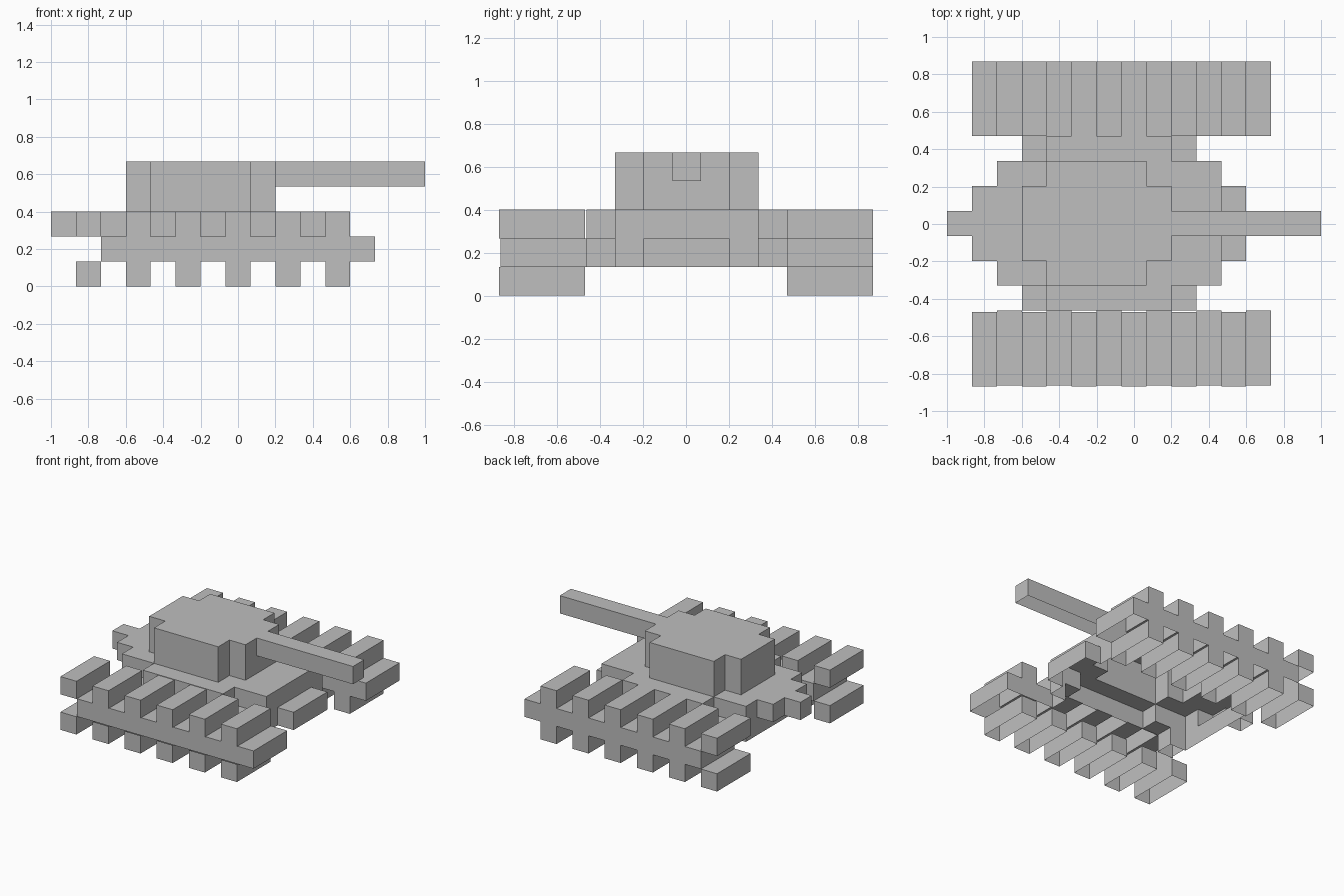
import bpy
import bmesh
from mathutils import Vector

if "Cube" in bpy.data.objects:
    bpy.data.objects.remove(bpy.data.objects["Cube"])

S = 2 / 15          # size of one cube cell
SLIP = 0.0065       # near-side track pads sit slightly outboard

grey = bpy.data.materials.new("plain grey")
grey.diffuse_color = (0.52, 0.52, 0.52, 1)
grey.use_nodes = True
grey.node_tree.nodes["Principled BSDF"].inputs["Base Color"].default_value = grey.diffuse_color


def cells(x0, x1, y0, y1, z0, z1):
    """Set of grid cells, inclusive ranges; y is counted from the centre line."""
    return {(x, y, z) for x in range(x0, x1 + 1)
            for y in range(y0, y1 + 1) for z in range(z0, z1 + 1)}


# Lower hull: stepped nose and tail
lower = (cells(3, 9, -3, 3, 1, 1) | cells(2, 10, -2, 2, 1, 1)
         | cells(2, 11, -1, 1, 1, 1))
# Upper deck with a narrowing tail
deck = (cells(4, 8, -3, 3, 2, 2) | cells(2, 10, -2, 2, 2, 2)
        | cells(1, 2, -1, 1, 2, 2) | cells(0, 0, 0, 0, 2, 2))
# Turret with notched corners
turret = cells(4, 7, -2, 2, 3, 4) | cells(3, 8, -1, 1, 3, 4)
barrel = cells(9, 14, 0, 0, 4, 4)


# Tracks: a solid beam with pads above and below
def pads(y0, y1):
    out = set()
    for x in range(1, 12, 2):
        out |= cells(x, x, y0, y1, 0, 0) | cells(x, x, y0, y1, 2, 2)
    return out


far_beam, near_beam = cells(2, 12, 4, 6, 1, 1), cells(2, 12, -6, -4, 1, 1)
far_pads, near_pads = pads(4, 6), pads(-6, -4)

# Outer directions; the shell is open underneath
DIRS = [(1, 0, 0), (-1, 0, 0), (0, 1, 0), (0, -1, 0), (0, 0, 1)]


def shell(name, part, solid, shift=0.0):
    """Skin a set of cells, leaving out faces buried in the solid set."""
    bm = bmesh.new()
    for c in sorted(part):
        for d in DIRS:
            if tuple(a + b for a, b in zip(c, d)) in solid:
                continue
            n = Vector(d)
            u = Vector((d[1], d[2], d[0]))
            v = n.cross(u)
            mid = Vector(c) + Vector((0.5, 0, 0.5)) + n / 2
            bm.faces.new([bm.verts.new(mid + u * a / 2 + v * b / 2)
                          for a, b in ((-1, -1), (1, -1), (1, 1), (-1, 1))])
    bmesh.ops.remove_doubles(bm, verts=bm.verts, dist=0.01)
    for p in bm.verts:
        p.co = Vector((p.co.x * S - 1, p.co.y * S + SLIP / 2 + shift, p.co.z * S))
    # merge coplanar squares into clean panels
    bmesh.ops.dissolve_limit(bm, angle_limit=0.01, verts=bm.verts, edges=bm.edges)
    mesh = bpy.data.meshes.new(name)
    bm.to_mesh(mesh)
    bm.free()
    mesh.materials.append(grey)
    bpy.context.collection.objects.link(bpy.data.objects.new(name, mesh))


body = lower | deck | turret | barrel | far_beam | near_beam | far_pads
for name, part in (("lower_hull", lower), ("deck", deck), ("turret", turret),
                   ("gun_barrel", barrel), ("far_track_beam", far_beam),
                   ("far_track_pads", far_pads)):
    shell(name, part, body)
shell("near_track_beam", near_beam, body | near_pads)
shell("near_track_pads", near_pads, near_pads | near_beam, -SLIP)
